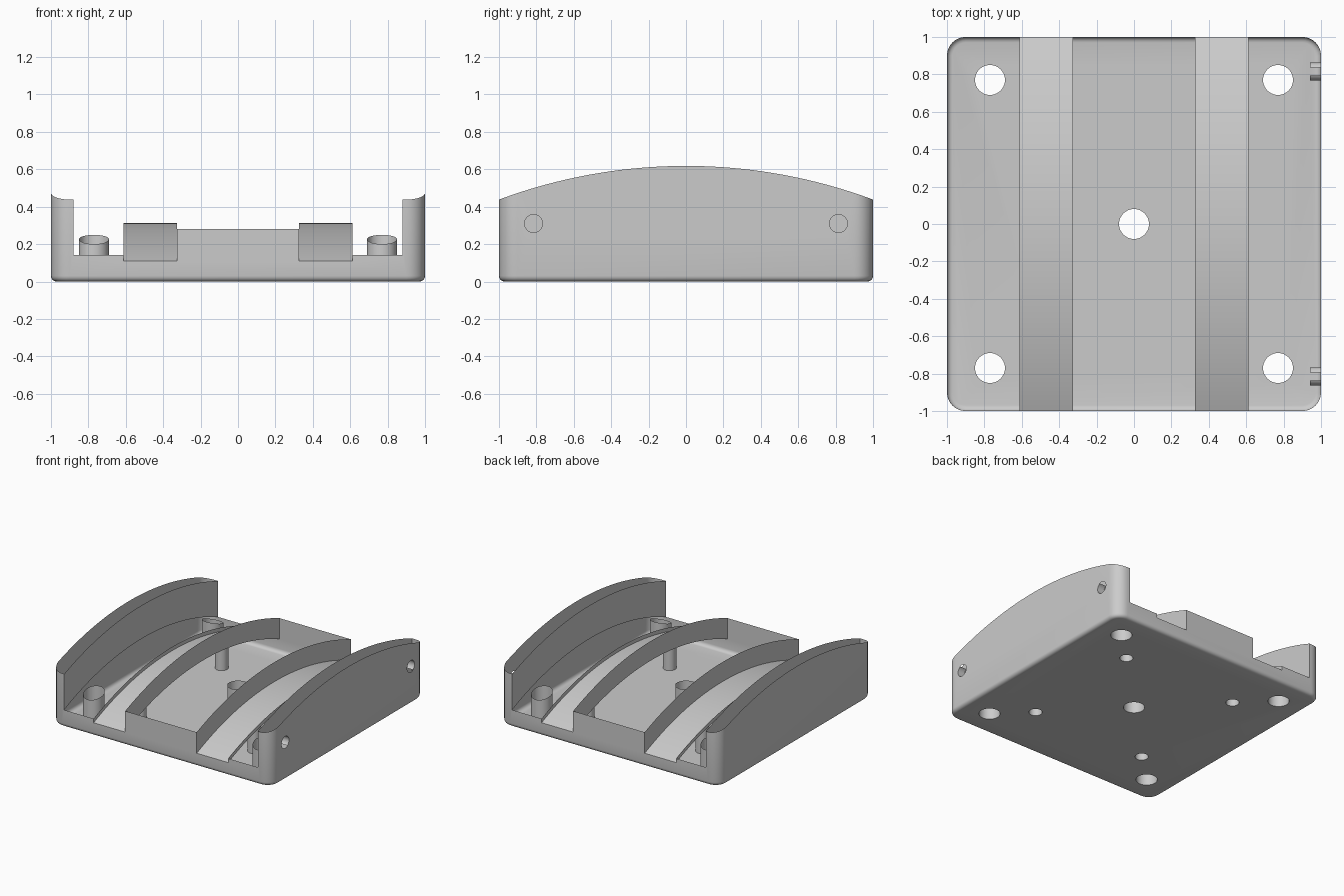
import bpy, bmesh, math

cube = bpy.data.objects.get("Cube")
if cube:
    bpy.data.objects.remove(cube)

grey = bpy.data.materials.new("plain_grey")
grey.use_nodes = True
COLOUR = (0.6, 0.6, 0.6, 1)
grey.diffuse_color = COLOUR
grey.node_tree.nodes["Principled BSDF"].inputs["Base Color"].default_value = COLOUR

AXIS_Z = -2.25            # height of the axis all the arched tops share
TRACK = (0.325, 0.612)    # inner and outer x of each curved track


def make_object(name, bm, cutter=False):
    bmesh.ops.recalc_face_normals(bm, faces=bm.faces)
    mesh = bpy.data.meshes.new(name)
    bm.to_mesh(mesh)
    bm.free()
    mesh.materials.append(grey)
    obj = bpy.data.objects.new(name, mesh)
    bpy.context.collection.objects.link(obj)
    if cutter:
        obj.hide_render = True
    return obj


def cut(target, cutter):
    mod = target.modifiers.new("cut", 'BOOLEAN')
    mod.operation = 'DIFFERENCE'
    mod.solver = 'EXACT'
    mod.object = cutter
    bpy.context.view_layer.objects.active = target
    bpy.ops.object.modifier_apply(modifier=mod.name)
    bpy.data.objects.remove(cutter)


def cylinder(name, radius, start, end, along_x=False):
    bm = bmesh.new()
    length = end[0] - start[0] if along_x else end[2] - start[2]
    bmesh.ops.create_cone(bm, cap_ends=True, segments=40, radius1=radius,
                          radius2=radius, depth=length)
    if along_x:
        for v in bm.verts:
            v.co = (v.co.z, v.co.y, -v.co.x)
    mid = [(a + b) / 2 for a, b in zip(start, end)]
    bmesh.ops.translate(bm, verts=bm.verts, vec=mid)
    return make_object(name, bm, cutter=True)


# Block with rounded corners and a small fillet round the underside
bm = bmesh.new()
bmesh.ops.create_cube(bm, size=2)
for v in bm.verts:
    v.co.z = 0 if v.co.z < 0 else 0.8
upright = [e for e in bm.edges if abs(e.verts[0].co.z - e.verts[1].co.z) > 0.1]
bmesh.ops.bevel(bm, geom=upright, offset=0.1, segments=8, profile=0.5,
                affect='EDGES')
under = [e for e in bm.edges if all(v.co.z < 0.001 for v in e.verts)]
bmesh.ops.bevel(bm, geom=under, offset=0.03, segments=4, profile=0.5,
                affect='EDGES')
body = make_object("cradle_body", bm)

# Stepped profile swept on an arc: walls, ledges, tracks and centre rib
half = [(TRACK[0], 2.722), (TRACK[0], 2.562), (TRACK[1], 2.562),
        (TRACK[1], 2.593), (0.88, 2.593), (0.88, 2.868), (1.2, 2.868), (1.2, 3.4)]
profile = [(-x, r) for x, r in reversed(half)] + half
bm = bmesh.new()
rings = []
STEPS = 56
for i in range(STEPS + 1):
    a = math.radians(-28 + 56 * i / STEPS)
    rings.append([bm.verts.new((x, r * math.sin(a), AXIS_Z + r * math.cos(a)))
                  for x, r in profile])
n = len(profile)
for r0, r1 in zip(rings, rings[1:]):
    for k in range(n):
        bm.faces.new((r0[k], r0[(k + 1) % n], r1[(k + 1) % n], r1[k]))
bm.faces.new(rings[0])
bm.faces.new(rings[-1])
cut(body, make_object("arch_cutter", bm, cutter=True))

# Upright holes: corners, small ones under the tracks, and the centre
for sx in (-1, 1):
    for sy in (-1, 1):
        x, y = 0.77 * sx, 0.77 * sy
        cut(body, cylinder("corner_hole", 0.08, (x, y, -0.1), (x, y, 0.7)))
        x, y = 0.52 * sx, 0.53 * sy
        cut(body, cylinder("small_hole", 0.05, (x, y, -0.1), (x, y, 0.22)))
cut(body, cylinder("centre_hole", 0.08, (0, 0, -0.1), (0, 0, 0.2)))

# Shallow round sockets in the left wall
for sy in (-1, 1):
    y = 0.815 * sy
    cut(body, cylinder("side_socket", 0.048, (0.94, y, 0.31), (1.1, y, 0.31), True))

# Open shell: only the tracks keep their arched surface, holes are open tubes
bm = bmesh.new()
bm.from_mesh(body.data)
bm.normal_update()
doomed = []
for f in bm.faces:
    c = f.calc_center_median()
    on_track = TRACK[0] < abs(c.x) < TRACK[1]
    if f.normal.z > 0.8 and not on_track:
        doomed.append(f)
    elif f.normal.z < -0.9 and c.z > 0.1:
        doomed.append(f)
bmesh.ops.delete(bm, geom=doomed, context='FACES')
bm.to_mesh(body.data)
bm.free()

# Smooth shading with sharp edges kept
bpy.ops.object.select_all(action='DESELECT')
body.select_set(True)
bpy.context.view_layer.objects.active = body
bpy.ops.object.shade_smooth_by_angle(angle=math.radians(30))
